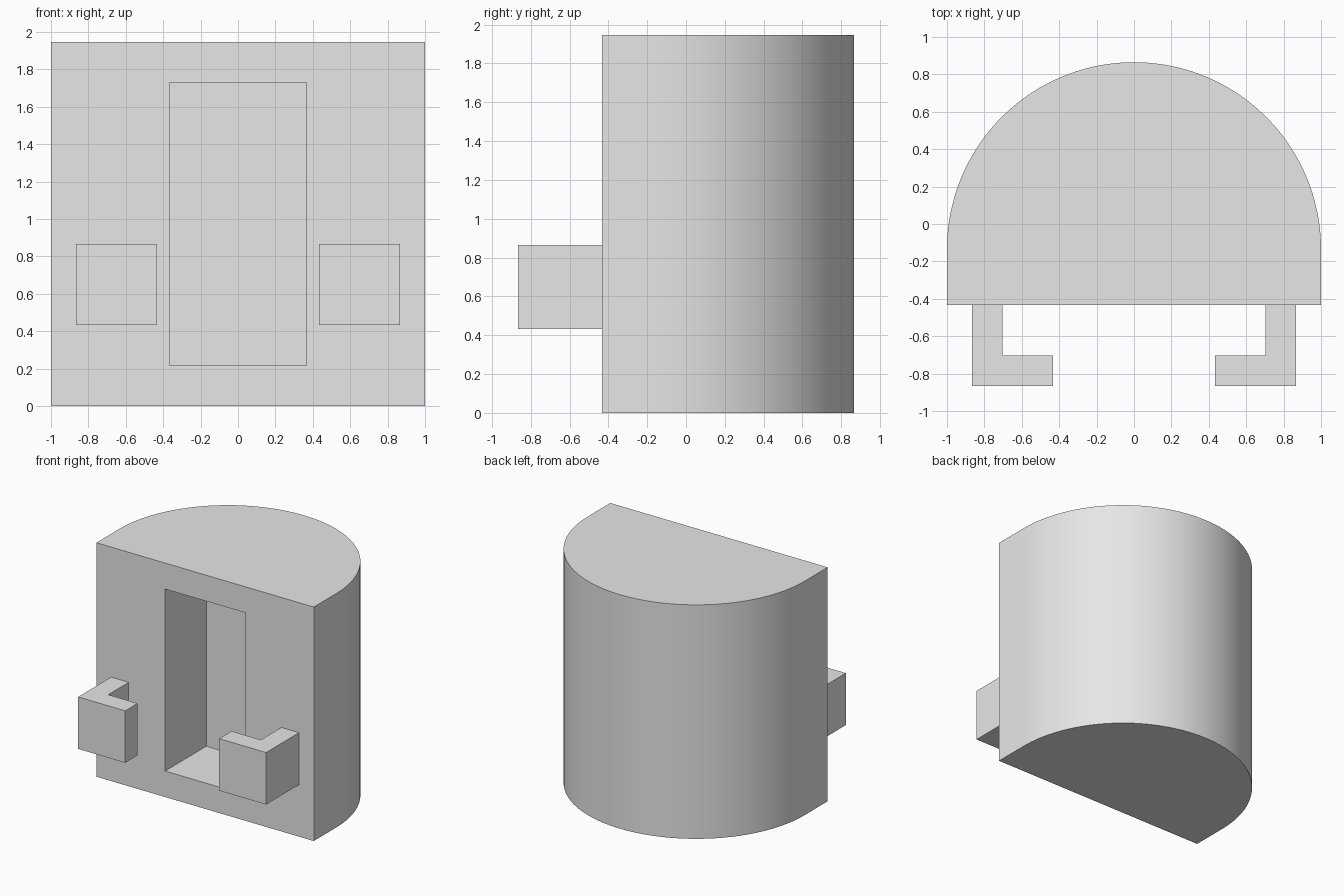
import bpy, bmesh, math

if "Cube" in bpy.data.objects:
    bpy.data.objects.remove(bpy.data.objects["Cube"], do_unlink=True)

# One plain grey for everything
grey = bpy.data.materials.new("light grey")
grey.use_nodes = True
colour = (0.8, 0.8, 0.8, 1)
grey.diffuse_color = colour
grey.node_tree.nodes["Principled BSDF"].inputs["Base Color"].default_value = colour

U = 1 / 37  # design unit


def extrude_outline(name, outline, z0, z1):
    """Prism from a plan outline, between two heights."""
    bm = bmesh.new()
    base = bm.faces.new([bm.verts.new((x, y, z0)) for x, y in outline])
    top = bmesh.ops.extrude_face_region(bm, geom=[base])["geom"]
    verts = [v for v in top if isinstance(v, bmesh.types.BMVert)]
    bmesh.ops.translate(bm, verts=verts, vec=(0, 0, z1 - z0))
    bmesh.ops.recalc_face_normals(bm, faces=bm.faces)
    mesh = bpy.data.meshes.new(name)
    bm.to_mesh(mesh)
    bm.free()
    mesh.materials.append(grey)
    obj = bpy.data.objects.new(name, mesh)
    bpy.context.collection.objects.link(obj)
    return obj


def activate(obj):
    bpy.ops.object.select_all(action='DESELECT')
    obj.select_set(True)
    bpy.context.view_layer.objects.active = obj


# Body: flat front, short straight sides, half-round back
front, centre, steps = -16 * U, -5 * U, 72
arc = [(math.cos(math.pi * i / steps), centre + math.sin(math.pi * i / steps))
       for i in range(steps + 1)]
body = extrude_outline("body", [(-1, front), (1, front)] + arc, 0, 72 * U)

# Tall rectangular recess cut into the front
w, back = 13.6 * U, front + 20 * U
cutter = extrude_outline("recess_cutter",
                         [(-w, front - 0.1), (w, front - 0.1), (w, back), (-w, back)],
                         8 * U, 64 * U)
cutter.hide_render = True
cut = body.modifiers.new("recess", 'BOOLEAN')
cut.operation = 'DIFFERENCE'
cut.solver = 'EXACT'
cut.object = cutter
activate(body)
bpy.ops.object.modifier_apply(modifier=cut.name)
bpy.data.objects.remove(cutter, do_unlink=True)
bpy.ops.object.shade_smooth_by_angle(angle=math.radians(30))

# Hooked arms, bent inwards in front of the body
hook = [(26, -16), (32, -16), (32, -32), (16, -32), (16, -26), (26, -26)]
for side, name in ((1, "left_arm"), (-1, "right_arm")):
    extrude_outline(name, [(side * x * U, y * U) for x, y in hook], 16 * U, 32 * U)
